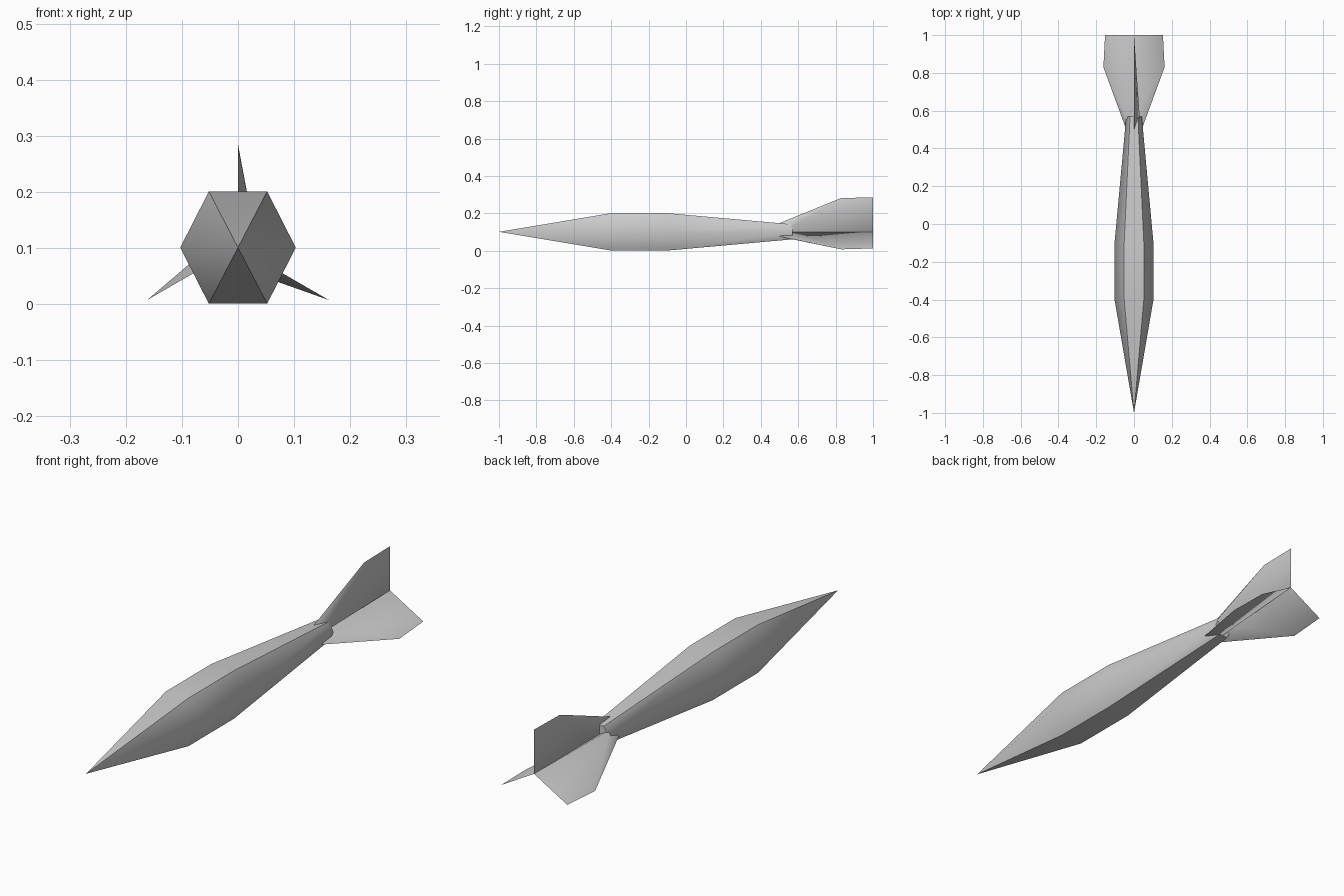
import bpy
import bmesh
from math import cos, sin, radians

cube = bpy.data.objects.get("Cube")
if cube:
    bpy.data.objects.remove(cube, do_unlink=True)

AXIS_Z = 0.101

grey = bpy.data.materials.new("plain_grey")
grey.use_nodes = True
grey.diffuse_color = (0.6, 0.6, 0.6, 1)
grey.node_tree.nodes["Principled BSDF"].inputs["Base Color"].default_value = (0.6, 0.6, 0.6, 1)


def finish(bm, name, angle):
    """Turn a bmesh into a smooth-shaded object with sharp edges kept."""
    bmesh.ops.recalc_face_normals(bm, faces=bm.faces)
    mesh = bpy.data.meshes.new(name)
    bm.to_mesh(mesh)
    bm.free()
    mesh.materials.append(grey)
    obj = bpy.data.objects.new(name, mesh)
    bpy.context.collection.objects.link(obj)
    bpy.ops.object.select_all(action="DESELECT")
    obj.select_set(True)
    bpy.context.view_layer.objects.active = obj
    bpy.ops.object.shade_smooth_by_angle(angle=radians(angle))
    return obj


# Six-sided body: nose point, two full sections, tapered tail
bm = bmesh.new()
nose = bm.verts.new((0, -1, AXIS_Z))
hexagon = [(1.03, 0), (0.52, 1), (-0.52, 1), (-1.03, 0), (-0.52, -1), (0.52, -1)]
rings = []
for y, r in [(-0.4, 0.1), (-0.1, 0.1), (0.57, 0.04)]:
    rings.append([bm.verts.new((x * r, y, AXIS_Z + z * r)) for x, z in hexagon])
for i in range(6):
    j = (i + 1) % 6
    bm.faces.new((nose, rings[0][i], rings[0][j]))
    for a, b in zip(rings, rings[1:]):
        bm.faces.new((a[i], a[j], b[j], b[i]))
bm.faces.new(rings[-1])
finish(bm, "body", 57)

# Three wedge fins sharing valleys and one rear point
bm = bmesh.new()


def polar(angle, r, y):
    a = radians(angle)
    return bm.verts.new((r * cos(a), y, AXIS_Z + r * sin(a)))


rear = bm.verts.new((0, 1, AXIS_Z))
front = bm.verts.new((0, 0.55, AXIS_Z))
valleys = [polar(a, 0.036, 0.55) for a in (30, 150, 270)]
fins = []
for angle, shoulder, trailing in [(90, 0.181, 0.184), (210, 0.187, 0.177), (330, 0.187, 0.177)]:
    fins.append([polar(angle, 0.047, 0.5), polar(angle, shoulder, 0.83), polar(angle, trailing, 1)])
for i, outline in enumerate(fins):
    path = [front] + outline + [rear]
    for valley in (valleys[i], valleys[i - 1]):
        for a, b in zip(path, path[1:]):
            bm.faces.new((valley, a, b))
finish(bm, "tail_fins", 70)
